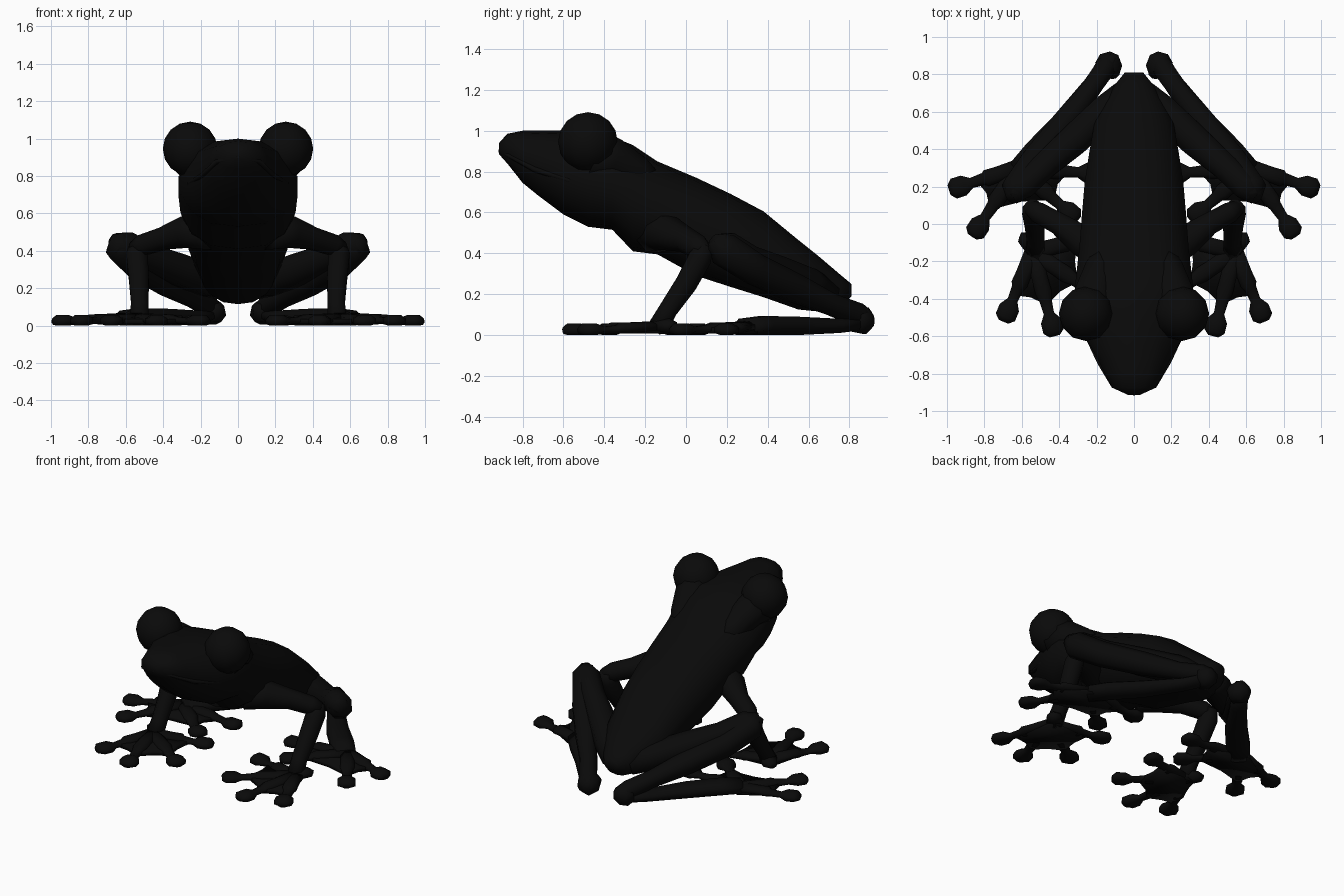
import bpy, bmesh, math
from mathutils import Vector

if "Cube" in bpy.data.objects:
    bpy.data.objects.remove(bpy.data.objects["Cube"])

black = bpy.data.materials.new("near_black")
black.diffuse_color = (0.003, 0.003, 0.003, 1)
black.use_nodes = True
black.node_tree.nodes["Principled BSDF"].inputs["Base Color"].default_value = black.diffuse_color


def finish(bm, name):
    bmesh.ops.recalc_face_normals(bm, faces=bm.faces)
    me = bpy.data.meshes.new(name)
    bm.to_mesh(me)
    bm.free()
    ob = bpy.data.objects.new(name, me)
    bpy.context.collection.objects.link(ob)
    me.materials.append(black)
    for p in me.polygons:
        p.use_smooth = True
    return ob


def loft(bm, rings):
    """Skin a list of equal vertex rings and cap both ends."""
    loops = [[bm.verts.new(p) for p in r] for r in rings]
    n = len(loops[0])
    for a, b in zip(loops, loops[1:]):
        for i in range(n):
            bm.faces.new((a[i], a[(i + 1) % n], b[(i + 1) % n], b[i]))
    bm.faces.new(loops[0])
    bm.faces.new(loops[-1])


def tube(bm, pts, sides=8, flat=1.0):
    """Tube through (x, y, z, radius) points; flat squashes its height."""
    rings = []
    for i, p in enumerate(pts):
        a, b = pts[max(i - 1, 0)], pts[min(i + 1, len(pts) - 1)]
        d = (Vector(b[:3]) - Vector(a[:3])).normalized()
        side = d.cross(Vector((0, 1, 0) if abs(d.z) > 0.8 else (0, 0, 1))).normalized()
        up = side.cross(d)
        ring = []
        for k in range(sides):
            t = 2 * math.pi * (k + 0.5) / sides
            v = Vector(p[:3]) + p[3] * (side * math.cos(t) + up * flat * math.sin(t))
            ring.append((v.x, v.y, max(v.z, 0)))
        rings.append(ring)
    loft(bm, rings)


def limb(name, pts, s, sides=8, flat=1.0):
    bm = bmesh.new()
    tube(bm, [(p[0] * s, p[1], p[2], p[3]) for p in pts], sides, flat)
    return finish(bm, name)


def foot(name, root, tips, web, dip, s):
    """Four digits with round pads, joined by a thin scalloped web."""
    bm = bmesh.new()
    r = Vector((root[0] * s, root[1], 0))
    tips = [Vector((x * s, y, 0)) for x, y in tips]
    for tip in tips:
        d = tip - r
        u = d.normalized()
        pts = []
        for q, z, rad in ((r, .04, .05), (r + d * .35, .036, .046),
                          (r + d * .52, .034, .048), (tip - u * .15, .028, .036),
                          (tip - u * .08, .024, .03), (tip - u * .035, .024, .06),
                          (tip + u * .02, .024, .06), (tip + u * .045, .022, .03)):
            pts.append((q.x, q.y, z, rad))
        tube(bm, pts, 8, 0.6)
    # web outline reaches along each digit and dips between them
    out = [r - (sum(tips, Vector()) / 4 - r).normalized() * .05]
    for i, tip in enumerate(tips):
        out.append(r.lerp(tip, web))
        if i < 3:
            out.append(r.lerp((tip + tips[i + 1]) / 2, dip))
    loft(bm, [[(p.x, p.y, z) for p in out] for z in (.008, .036)])
    return finish(bm, name)


# body and head: (y, bottom z, top z, half width)
sections = [(-.915, .885, .94, .03), (-.875, .84, .985, .12), (-.80, .745, 1.0, .16),
            (-.72, .68, 1.0, .20), (-.60, .59, 1.0, .27), (-.48, .53, .99, .31),
            (-.36, .515, .97, .325), (-.26, .41, .93, .315), (-.14, .395, .85, .30),
            (.05, .29, .77, .285), (.22, .235, .69, .27), (.38, .185, .605, .245),
            (.55, .125, .465, .215), (.65, .115, .385, .165), (.75, .13, .30, .10),
            (.81, .19, .25, .05)]
rings = []
for y, lo, hi, w in sections:
    ring = []
    for k in range(14):
        t = 2 * math.pi * k / 14 + math.pi / 14
        c, q = math.cos(t), math.sin(t)
        ring.append((w * math.copysign(abs(c) ** .9, c), y,
                     (lo + hi) / 2 + (hi - lo) / 2 * math.copysign(min(1, abs(q) ** .95 * 1.02), q)))
    rings.append(ring)
bm = bmesh.new()
loft(bm, rings)
finish(bm, "body")

# lip line round the snout
half = [(.29, -.38, .70), (.26, -.58, .76), (.185, -.74, .81), (.11, -.865, .88)]
path = half + [(0, -.905, .90)] + [(-x, y, z) for x, y, z in reversed(half)]
bm = bmesh.new()
tube(bm, [(*p, .014) for p in path], 6)
finish(bm, "lip")

for s, tag in ((1, "left"), (-1, "right")):
    # bulging eyes
    bm = bmesh.new()
    bmesh.ops.create_uvsphere(bm, u_segments=12, v_segments=8, radius=.146)
    bmesh.ops.translate(bm, verts=bm.verts, vec=(.256 * s, -.48, .945))
    finish(bm, tag + "_eye")
    # low swelling easing the eye into the neck
    limb(tag + "_brow", [(.23, -.46, .89, .13), (.21, -.36, .86, .11),
                         (.18, -.24, .79, .09), (.16, -.14, .73, .05)], s)

    # front leg
    limb(tag + "_upper_arm", [(.16, -.16, .50, .10), (.28, -.09, .50, .09),
                              (.40, .0, .465, .064), (.51, .06, .43, .06),
                              (.56, .09, .41, .04)], s)
    limb(tag + "_forearm", [(.54, .10, .44, .04), (.54, .07, .38, .062),
                            (.53, .0, .25, .058), (.525, -.09, .12, .05),
                            (.53, -.14, .03, .055)], s)
    foot(tag + "_hand", (.54, -.15),
         [(.68, -.48), (.435, -.555), (.20, -.38), (.20, -.06)], .70, .66, s)
    # small outer spur of the wrist
    limb(tag + "_wrist_spur", [(.53, -.13, .045, .06), (.58, -.08, .045, .05),
                               (.61, -.07, .04, .03)], s, 6, .7)

    # hind leg
    limb(tag + "_thigh", [(.06, .70, .20, .07), (.16, .60, .24, .09),
                          (.32, .45, .30, .09), (.48, .31, .365, .076),
                          (.60, .20, .43, .078), (.66, .15, .44, .055)], s)
    limb(tag + "_shin", [(.645, .14, .47, .04), (.63, .185, .42, .085),
                         (.53, .34, .32, .08), (.38, .53, .23, .075),
                         (.24, .71, .15, .056), (.15, .84, .10, .06),
                         (.12, .885, .08, .045)], s)
    limb(tag + "_heel", [(.10, .80, .11, .03), (.125, .825, .08, .07),
                         (.145, .88, .07, .07), (.155, .915, .07, .03)], s)
    limb(tag + "_long_foot", [(.13, .87, .06, .055), (.22, .74, .045, .058),
                              (.38, .53, .045, .075), (.52, .38, .045, .08),
                              (.61, .28, .035, .075)], s, 8, .65)
    foot(tag + "_foot", (.62, .30),
         [(.945, .195), (.84, -.03), (.335, .05), (.22, .27)], .68, .62, s)
